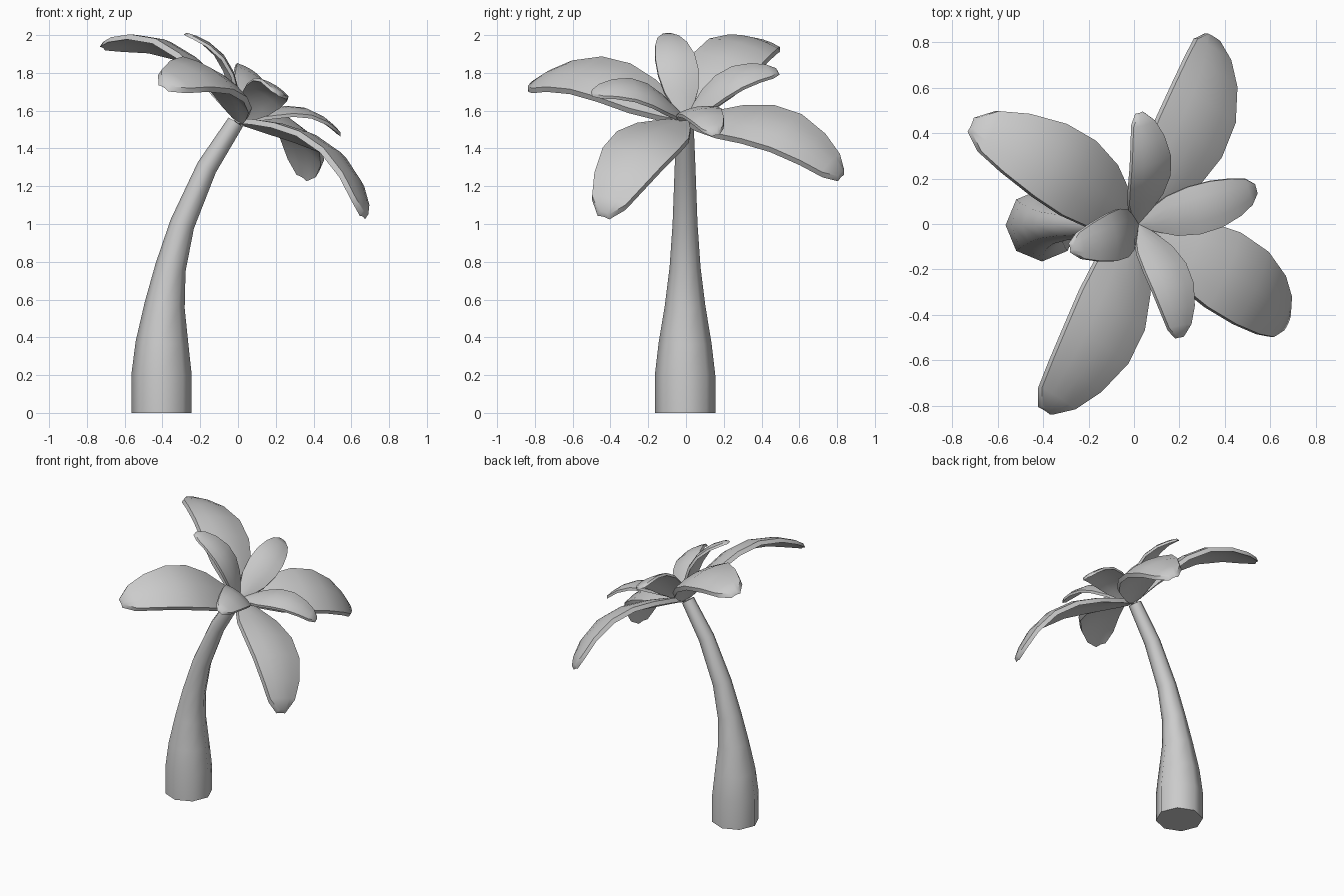
import bpy, bmesh
from math import sin, cos, pi, radians
from mathutils import Matrix, Vector

cube = bpy.data.objects.get("Cube")
if cube:
    bpy.data.objects.remove(cube, do_unlink=True)

# One plain colour
grey = bpy.data.materials.new("plain grey")
grey.use_nodes = True
colour = (0.6, 0.6, 0.6, 1)
grey.diffuse_color = colour
grey.node_tree.nodes["Principled BSDF"].inputs["Base Color"].default_value = colour


def loft(name, rings):
    """Skin a closed, capped surface over a list of equal-sized point rings."""
    bm = bmesh.new()
    loops = [[bm.verts.new(p) for p in ring] for ring in rings]
    for a, b in zip(loops, loops[1:]):
        n = len(a)
        for i in range(n):
            j = (i + 1) % n
            bm.faces.new((a[i], a[j], b[j], b[i]))
    bm.faces.new(loops[0][::-1])
    bm.faces.new(loops[-1])
    bmesh.ops.recalc_face_normals(bm, faces=bm.faces)
    mesh = bpy.data.meshes.new(name)
    bm.to_mesh(mesh)
    bm.free()
    mesh.materials.append(grey)
    obj = bpy.data.objects.new(name, mesh)
    bpy.context.collection.objects.link(obj)
    return obj


# Trunk: octagonal rings (x, z, radius, lean in degrees)
trunk_path = [(-.405, 0, .16, 0), (-.405, .2, .16, 0), (-.402, .37, .14, 4),
              (-.388, .57, .107, 9), (-.357, .77, .082, 15),
              (-.295, 1.0, .066, 22), (-.165, 1.3, .055, 30),
              (-.012, 1.54, .045, 33)]
rings = []
for x, z, r, lean in trunk_path:
    place = Matrix.Translation((x, -.005, z)) @ Matrix.Rotation(radians(lean), 4, 'Y')
    rings.append([place @ Vector((r * cos(k * pi / 4), r * sin(k * pi / 4), 0))
                  for k in range(8)])
parts = [loft("trunk", rings)]

# Leaf: stations along its length (distance, height, half width)
leaf_path = [(0, 0, .015), (.11, .045, .085), (.26, .1, .155), (.43, .14, .185),
             (.6, .135, .18), (.76, .075, .145), (.87, 0, .1), (.93, -.055, .035)]
THICK = .032
ACROSS = (-1, -.5, 0, .5, 1)


def leaf(name, azimuth, pitch, scale):
    place = (Matrix.Translation((.015, 0, 1.55)) @ Matrix.Rotation(radians(33), 4, 'Y')
             @ Matrix.Rotation(radians(azimuth), 4, 'Z')
             @ Matrix.Rotation(radians(-pitch), 4, 'Y') @ Matrix.Scale(scale, 4))
    rings = []
    for x, h, w in leaf_path:
        top = [Vector((x, s * w, h + .01 - .16 * w * s * s)) for s in ACROSS]
        under = [p - Vector((0, 0, THICK)) for p in reversed(top)]
        rings.append([place @ p for p in top + under])
    return loft(name, rings)


# Crown: four big drooping leaves and four small raised ones between them
for i in range(4):
    parts.append(leaf(f"large_leaf_{i + 1}", 62 + 90 * i, 0, 1))
    parts.append(leaf(f"small_leaf_{i + 1}", 18 + 87 * i, 28, .59))

bpy.ops.object.select_all(action='DESELECT')
for obj in parts:
    obj.select_set(True)
bpy.context.view_layer.objects.active = parts[0]
bpy.ops.object.shade_smooth_by_angle(angle=radians(50))
